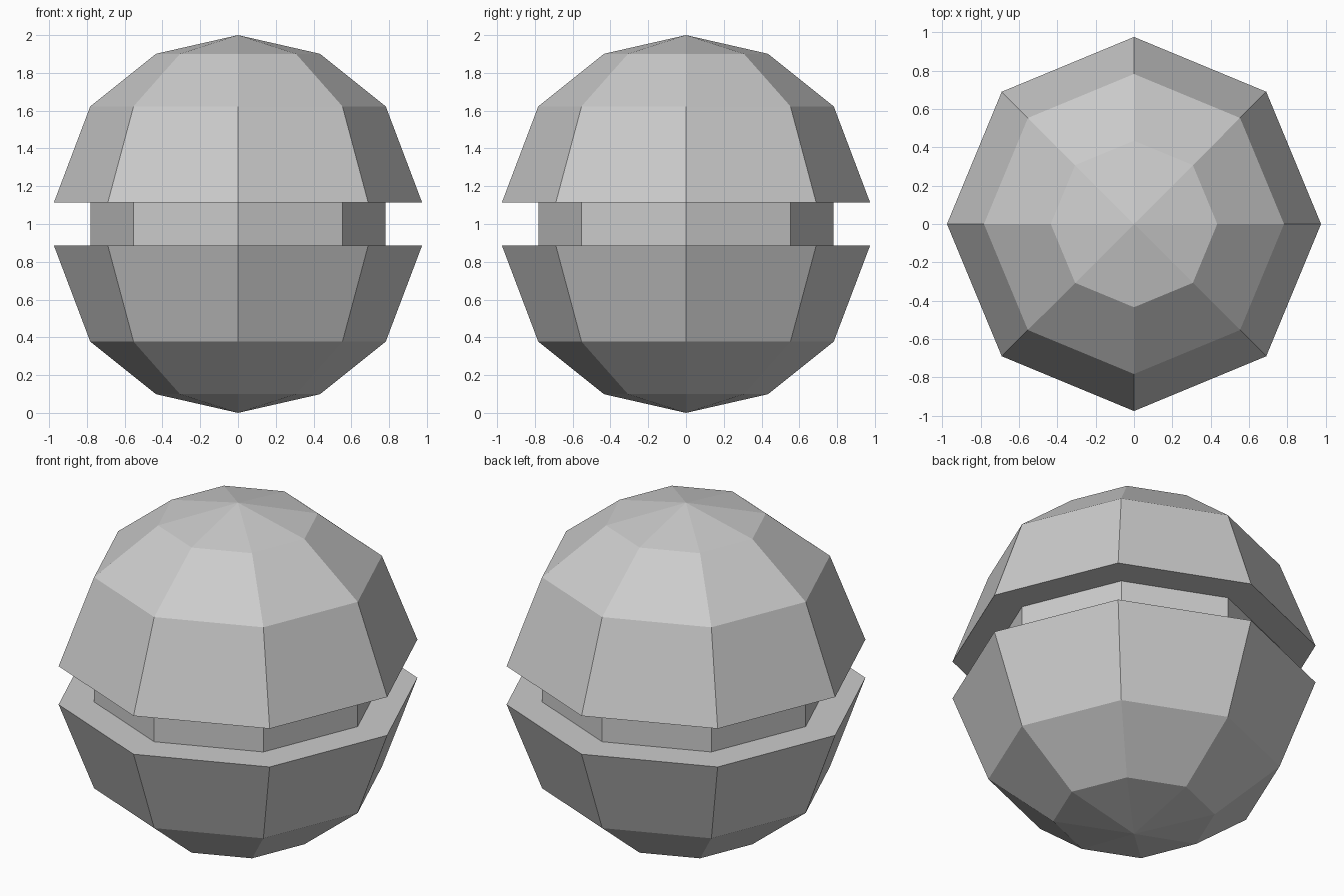
import bpy
import bmesh
from math import cos, sin, tau

SIDES = 8

cube = bpy.data.objects.get("Cube")
if cube:
    bpy.data.objects.remove(cube, do_unlink=True)

grey = bpy.data.materials.new("plain grey")
grey.use_nodes = True
grey.diffuse_color = (0.6, 0.6, 0.6, 1)
grey.node_tree.nodes["Principled BSDF"].inputs["Base Color"].default_value = (0.6, 0.6, 0.6, 1)


def revolve(name, profile):
    """Turn a bottom-to-top (radius, height) profile into a flat-sided part."""
    bm = bmesh.new()
    rings = []
    for radius, z in profile:
        if radius == 0:
            rings.append([bm.verts.new((0, 0, z))] * SIDES)
        else:
            rings.append([bm.verts.new((radius * cos(tau * i / SIDES),
                                        radius * sin(tau * i / SIDES), z))
                          for i in range(SIDES)])
    for low, high in zip(rings, rings[1:]):
        for i in range(SIDES):
            j = (i + 1) % SIDES
            # Poles repeat one vertex, so drop duplicates to leave triangles
            bm.faces.new(dict.fromkeys((low[i], low[j], high[j], high[i])))
    mesh = bpy.data.meshes.new(name)
    bm.to_mesh(mesh)
    bm.free()
    mesh.materials.append(grey)
    obj = bpy.data.objects.new(name, mesh)
    bpy.context.collection.objects.link(obj)
    return obj


# Dome from the inner edge of its rim up to the pole
dome = [(0.782, 1.113), (0.975, 1.113), (0.782, 1.623), (0.434, 1.901), (0, 2)]
revolve("upper_shell", dome)

# The lower shell mirrors the dome about the middle
revolve("lower_shell", [(r, 2 - z) for r, z in reversed(dome)])

# Recessed band joining the two rims
revolve("middle_band", [(0.782, 0.887), (0.782, 1.113)])
